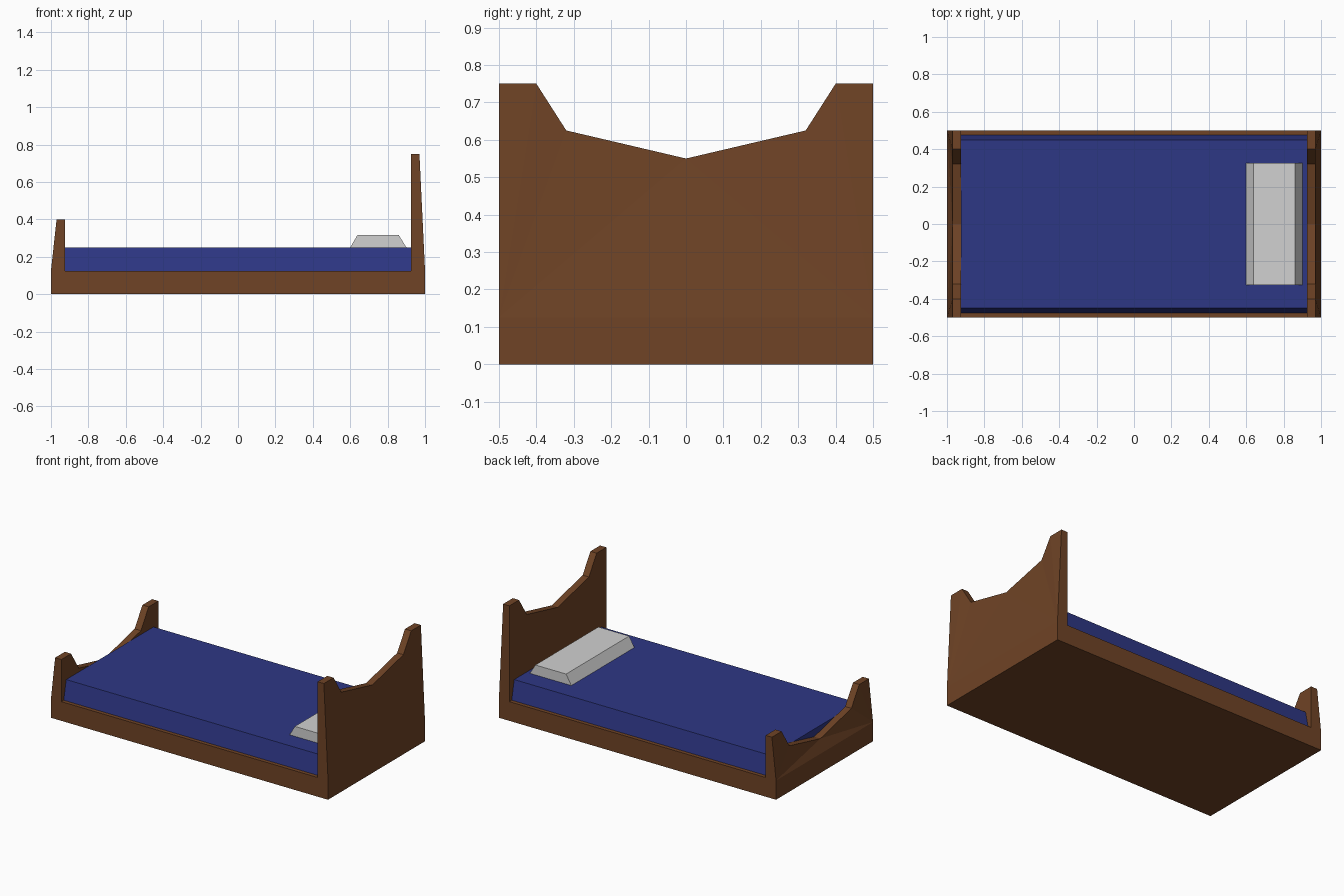
import bpy, bmesh

if "Cube" in bpy.data.objects:
    bpy.data.objects.remove(bpy.data.objects["Cube"])


def material(name, color):
    m = bpy.data.materials.new(name)
    m.diffuse_color = (*color, 1)
    m.use_nodes = True
    m.node_tree.nodes["Principled BSDF"].inputs["Base Color"].default_value = m.diffuse_color
    return m


WOOD = material("brown_wood", (0.16, 0.057, 0.019))
BLUE = material("blue_fabric", (0.027, 0.038, 0.235))
WHITE = material("pillow_white", (0.64, 0.64, 0.64))


def finish(bm, name, mat):
    bmesh.ops.recalc_face_normals(bm, faces=bm.faces)
    me = bpy.data.meshes.new(name)
    bm.to_mesh(me)
    bm.free()
    me.materials.append(mat)
    ob = bpy.data.objects.new(name, me)
    bpy.context.collection.objects.link(ob)


def prism(name, mat, profile, place, lo, hi):
    """Extrude a 2D profile from lo to hi; place maps (a, b, t) to xyz."""
    bm = bmesh.new()
    ends = [[bm.verts.new(place(a, b, t)) for a, b in profile] for t in (lo, hi)]
    n = len(profile)
    for ring in ends:
        bm.faces.new(ring)
    for i in range(n):
        j = (i + 1) % n
        bm.faces.new((ends[0][i], ends[0][j], ends[1][j], ends[1][i]))
    finish(bm, name, mat)


def end_board(name, side, height):
    """Carved end board: flat inside, outside leaning in above the base."""
    half = [(0.5, height), (0.4, height), (0.32, height - 0.125)]
    top = [(-y, z) for y, z in half] + [(0, height - 0.2)] + half[::-1]
    bm = bmesh.new()

    def v(x, y, z):
        return bm.verts.new((side * x, y, z))

    inner = [v(0.925, y, z) for y, z in top]
    outer = [v(0.97, y, z) for y, z in top]
    floor_in = [v(0.925, y, 0) for y in (-0.5, 0.5)]
    floor_out = [v(1, y, 0) for y in (-0.5, 0.5)]
    knee = [v(1, y, 0.125) for y in (-0.5, 0.5)]
    # inside, underside and the upright lower outside
    bm.faces.new(inner + floor_in[::-1])
    bm.faces.new(floor_in + floor_out[::-1])
    bm.faces.new(floor_out + knee[::-1])
    # carved top edge
    for i in range(6):
        bm.faces.new((inner[i], inner[i + 1], outer[i + 1], outer[i]))
    # leaning outside, fanned from the lower corners to the carved edge
    bm.faces.new((knee[0], knee[1], outer[3]))
    for i in range(3):
        bm.faces.new((knee[0], outer[i], outer[i + 1]))
        bm.faces.new((knee[1], outer[i + 3], outer[i + 4]))
    # side edges
    for k, e in ((0, 0), (1, 6)):
        bm.faces.new((floor_in[k], floor_out[k], knee[k], outer[e], inner[e]))
    finish(bm, name, WOOD)


end_board("headboard", 1, 0.75)
end_board("footboard", -1, 0.40)

# Solid base between the boards
prism("bed_base", WOOD, [(-0.5, 0), (0.5, 0), (0.5, 0.125), (-0.5, 0.125)],
      lambda a, b, t: (t, a, b), -0.925, 0.925)

# Mattress with sides leaning in
prism("mattress", BLUE, [(-0.475, 0.125), (0.475, 0.125), (0.45, 0.25), (-0.45, 0.25)],
      lambda a, b, t: (t, a, b), -0.925, 0.925)

# Pillow with sloped long sides
prism("pillow", WHITE, [(0.6, 0.25), (0.9, 0.25), (0.86, 0.315), (0.638, 0.315)],
      lambda a, b, t: (a, t, b), -0.325, 0.325)
